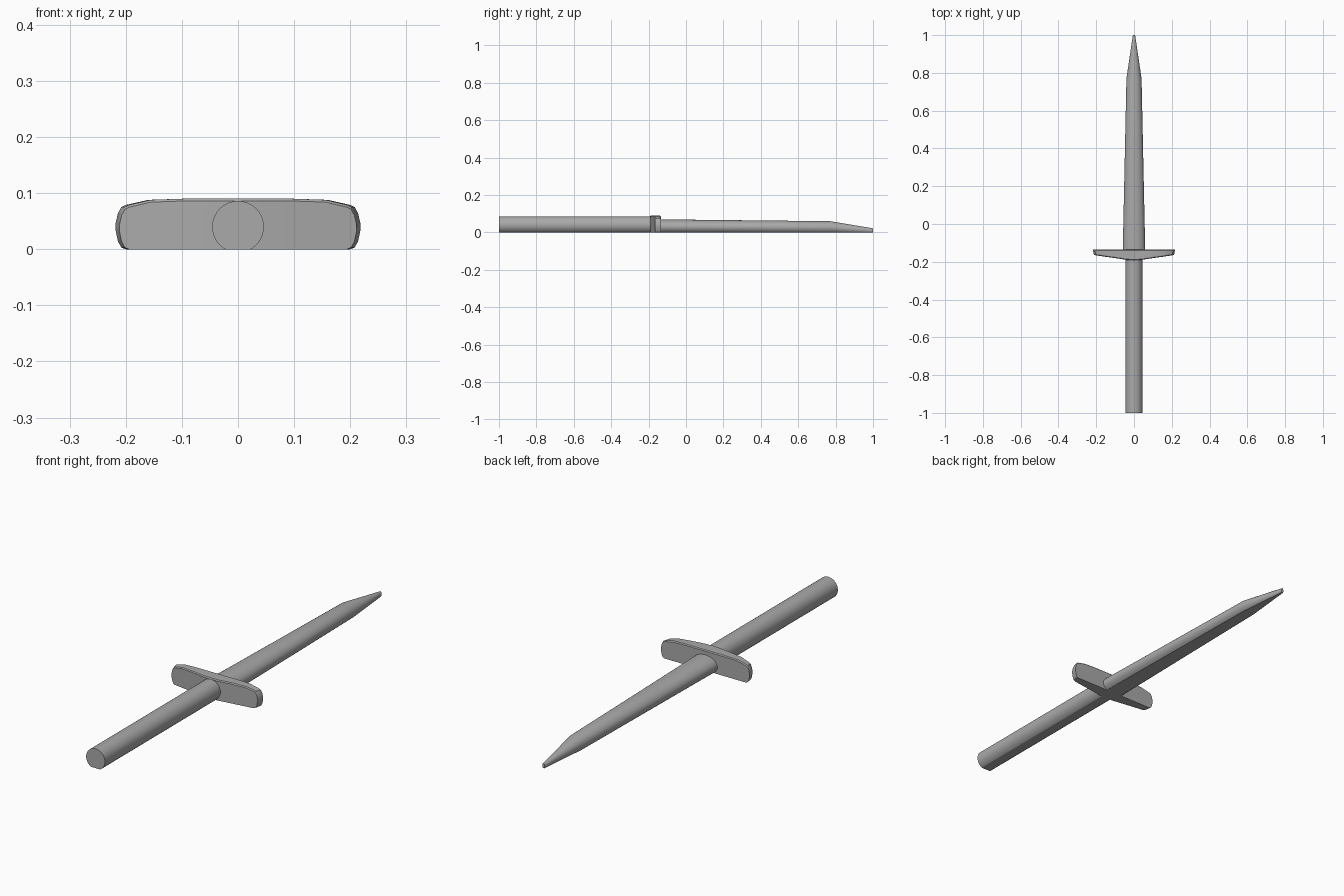
import bpy, math

cube = bpy.data.objects.get("Cube")
if cube:
    bpy.data.objects.remove(cube, do_unlink=True)

grey = bpy.data.materials.new("plain_grey")
grey.use_nodes = True
colour = (0.4, 0.4, 0.4, 1)
grey.diffuse_color = colour
grey.node_tree.nodes["Principled BSDF"].inputs["Base Color"].default_value = colour


def loft(name, rings, angle):
    """Skin a list of equal-length point rings and cap both ends."""
    n = len(rings[0])
    faces = [(i * n + j, i * n + (j + 1) % n, (i + 1) * n + (j + 1) % n, (i + 1) * n + j)
             for i in range(len(rings) - 1) for j in range(n)]
    faces += [tuple(reversed(range(n))), tuple(range((len(rings) - 1) * n, len(rings) * n))]
    mesh = bpy.data.meshes.new(name)
    mesh.from_pydata([p for ring in rings for p in ring], [], faces)
    mesh.materials.append(grey)
    obj = bpy.data.objects.new(name, mesh)
    bpy.context.collection.objects.link(obj)
    bpy.ops.object.select_all(action="DESELECT")
    obj.select_set(True)
    bpy.context.view_layer.objects.active = obj
    bpy.ops.object.mode_set(mode="EDIT")
    bpy.ops.mesh.select_all(action="SELECT")
    bpy.ops.mesh.normals_make_consistent(inside=False)
    bpy.ops.object.mode_set(mode="OBJECT")
    bpy.ops.object.shade_smooth_by_angle(angle=math.radians(angle))
    return obj


def flat_ellipse(y, width, top, centre, steps=40):
    """Ellipse across the length, cut flat where it meets the ground."""
    height = top - centre
    start = -math.asin(min(1, centre / height))
    sweep = math.pi - 2 * start
    return [(width * math.cos(start + sweep * k / steps), y,
             max(0, centre + height * math.sin(start + sweep * k / steps)))
            for k in range(steps + 1)]


# Round handle with a flat underside
loft("handle", [flat_ellipse(y, 0.046, 0.086, 0.04) for y in (-1, -0.16)], 30)

# Tapering blade: base, shoulder, tip
blade = [(-0.16, 0.06, 0.07, 0.03), (0.3, 0.05, 0.065, 0.028),
         (0.77, 0.04, 0.06, 0.026), (1, 0.006, 0.022, 0.01)]
loft("blade", [flat_ellipse(*station) for station in blade], 30)

# Crossguard: x, bottom, top, front y; mirrored to the other side
half = [(0, 0, 0.09, -0.192), (0.04, 0, 0.09, -0.19), (0.1, 0, 0.09, -0.181),
        (0.16, 0, 0.088, -0.173), (0.2, 0, 0.079, -0.167), (0.208, 0.003, 0.075, -0.166),
        (0.214, 0.014, 0.064, -0.165), (0.218, 0.033, 0.047, -0.165)]
stations = [(-x, b, t, y) for x, b, t, y in reversed(half[1:])] + half
BACK, EDGE = -0.135, 0.004


def guard_ring(x, bottom, top, front):
    inner = x * 0.97
    return [(x, BACK, bottom), (inner, front, bottom), (inner, front, top - EDGE),
            (inner, front + EDGE, top), (x, BACK - EDGE, top), (x, BACK, top - EDGE)]


loft("crossguard", [guard_ring(*s) for s in stations], 30)
